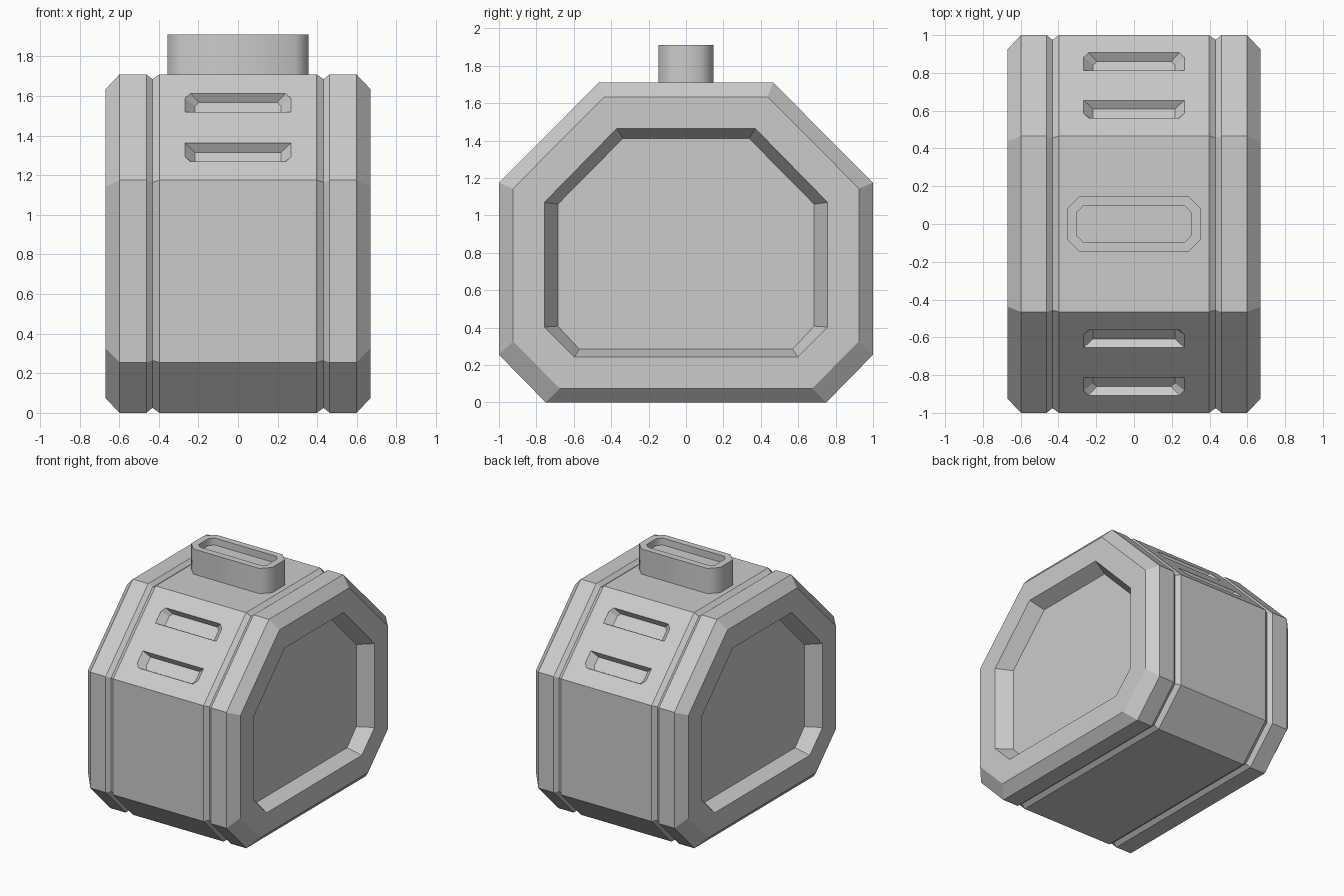
import bpy, bmesh
from mathutils import Vector

cube = bpy.data.objects.get("Cube")
if cube:
    bpy.data.objects.remove(cube, do_unlink=True)

grey = bpy.data.materials.new("plain grey")
grey.use_nodes = True
colour = (0.6, 0.6, 0.6, 1)
grey.diffuse_color = colour
grey.node_tree.nodes["Principled BSDF"].inputs["Base Color"].default_value = colour


def loft(name, rings, smooth_bands=()):
    """Skin a row of equal rings and close both ends."""
    bm = bmesh.new()
    rows = [[bm.verts.new(p) for p in ring] for ring in rings]
    n = len(rows[0])
    for k, (a, b) in enumerate(zip(rows, rows[1:])):
        for i in range(n):
            j = (i + 1) % n
            face = bm.faces.new((a[i], a[j], b[j], b[i]))
            face.smooth = k in smooth_bands
    bm.faces.new(rows[0][::-1])
    bm.faces.new(rows[-1])
    bmesh.ops.recalc_face_normals(bm, faces=bm.faces)
    mesh = bpy.data.meshes.new(name)
    bm.to_mesh(mesh)
    bm.free()
    mesh.materials.append(grey)
    obj = bpy.data.objects.new(name, mesh)
    bpy.context.collection.objects.link(obj)
    return obj


# Half outlines of the octagonal sections, bottom to top (y, z)
FULL = [(0.75, 0), (1, 0.255), (1, 1.175), (0.466, 1.71)]
GROOVE = [(0.74, 0.025), (0.975, 0.265), (0.975, 1.165), (0.456, 1.685)]
END = [(0.675, 0.075), (0.925, 0.327), (0.925, 1.143), (0.437, 1.634)]
RECESS = [(0.597, 0.243), (0.757, 0.403), (0.757, 1.07), (0.37, 1.465)]
PANEL = [(0.57, 0.285), (0.685, 0.408), (0.685, 1.06), (0.337, 1.412)]


def octagon(x, half):
    return [(x, y, z) for y, z in half] + [(x, -y, z) for y, z in reversed(half)]


# Body: chamfered ends, V grooves and sunken side panels
right = [(0.56, PANEL), (0.67, RECESS), (0.67, END), (0.598, FULL),
         (0.463, FULL), (0.432, GROOVE), (0.397, FULL)]
sections = right + [(-x, half) for x, half in reversed(right)]
body = loft("body", [octagon(x, half) for x, half in sections])


# Tapered vent slots pressed into both upper slopes
def slot_ring(y, z, side, flip, w, half_x, half_v, cx, cv):
    up = Vector((0, -side, 1)).normalized()
    out = Vector((0, side, 1)).normalized()
    outline = [(-half_x, -half_v), (half_x, -half_v), (half_x, half_v - cv),
               (half_x - cx, half_v), (cx - half_x, half_v), (-half_x, half_v - cv)]
    return [Vector((u, side * y, z)) + up * v * flip + out * w for u, v in outline]


for side in (-1, 1):
    for y, z, flip in ((0.608, 1.567, 1), (0.86, 1.315, -1)):
        outer = (0.267, 0.066, 0.027, 0.035)
        inner = (0.217, 0.051, 0.02, 0.026)
        cutter = loft("slot_cutter", [slot_ring(y, z, side, flip, 0.02, *outer),
                                      slot_ring(y, z, side, flip, 0, *outer),
                                      slot_ring(y, z, side, flip, -0.05, *inner)])
        cutter.hide_render = True
        cut = body.modifiers.new("slot", 'BOOLEAN')
        cut.operation = 'DIFFERENCE'
        cut.solver = 'EXACT'
        cut.object = cutter
        bpy.context.view_layer.objects.active = body
        bpy.ops.object.modifier_apply(modifier=cut.name)
        bpy.data.objects.remove(cutter, do_unlink=True)


# Hollow filler neck on top, with chamfered corners
def neck_ring(z, hx, hy, c):
    quarter = [(hx, hy - c), (hx - c, hy)]
    half = quarter + [(-x, y) for x, y in reversed(quarter)]
    return [(x, y, z) for x, y in half] + [(-x, -y, z) for x, y in half]


neck_outer = (0.356, 0.146, 0.066)
neck_inner = (0.302, 0.094, 0.033)
loft("filler_neck", [neck_ring(1.70, *neck_outer), neck_ring(1.91, *neck_outer),
                     neck_ring(1.91, *neck_inner), neck_ring(1.855, *neck_inner)],
     smooth_bands=(0, 2))
